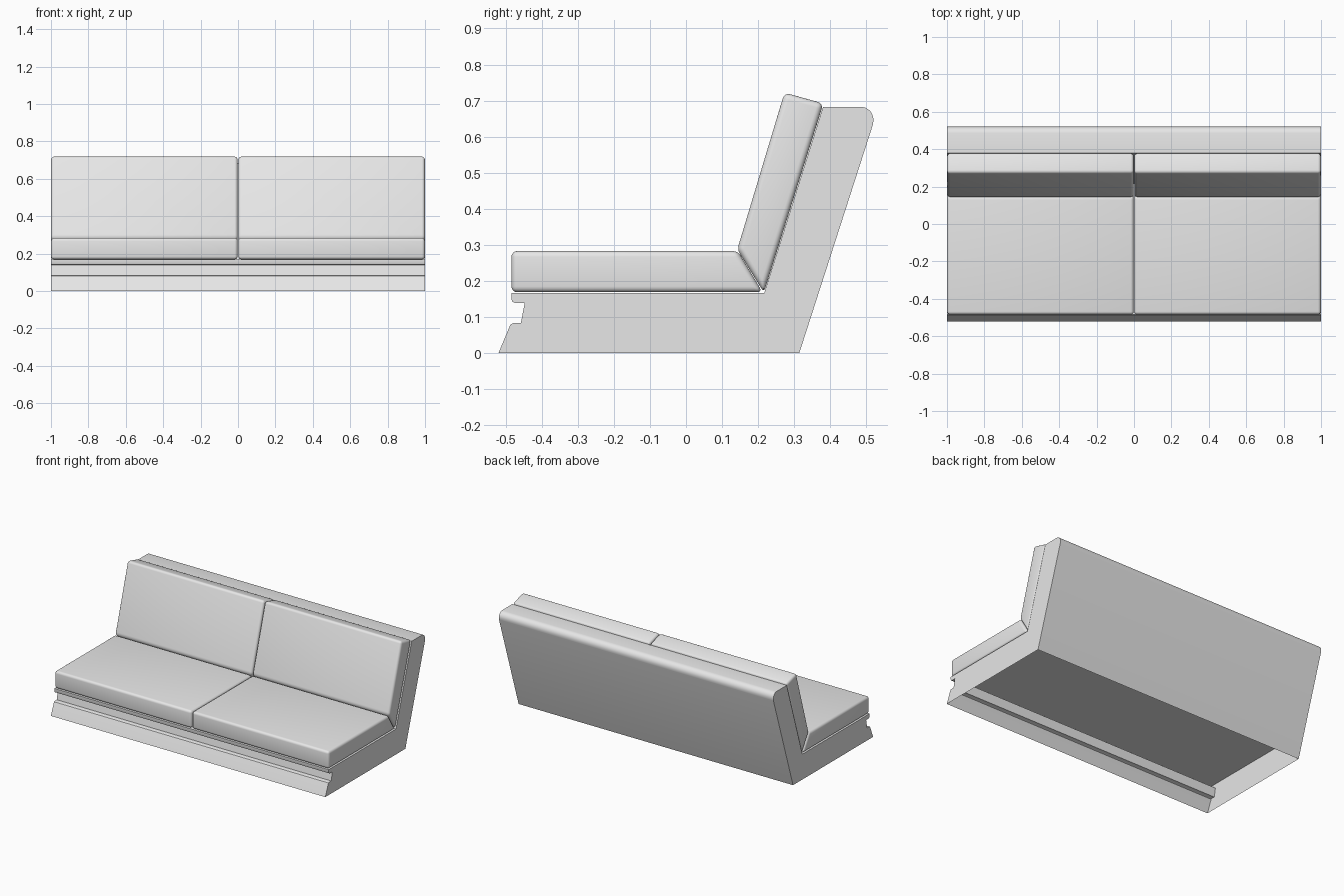
import bpy
import bmesh
import math

cube = bpy.data.objects.get("Cube")
if cube:
    bpy.data.objects.remove(cube, do_unlink=True)

# One plain upholstery colour
fabric = bpy.data.materials.new("light_grey_fabric")
fabric.use_nodes = True
grey = (0.8, 0.8, 0.8, 1)
fabric.diffuse_color = grey
fabric.node_tree.nodes["Principled BSDF"].inputs["Base Color"].default_value = grey


def extrude_profile(name, profile, x0, x1, bevel=0, open_bottom=False):
    """Sweep a (y, z) side profile from x0 to x1."""
    bm = bmesh.new()
    ends = [[bm.verts.new((x, y, z)) for y, z in profile] for x in (x0, x1)]
    for ring in ends:
        bm.faces.new(ring)
    count = len(profile)
    for i in range(count):
        j = (i + 1) % count
        bm.faces.new((ends[0][i], ends[0][j], ends[1][j], ends[1][i]))
    bmesh.ops.recalc_face_normals(bm, faces=bm.faces[:])
    if open_bottom:
        under = [f for f in bm.faces if all(v.co.z < 0.001 for v in f.verts)]
        bmesh.ops.delete(bm, geom=under, context='FACES_ONLY')
    if bevel:
        bmesh.ops.bevel(bm, geom=bm.edges[:], offset=bevel, segments=4,
                        profile=0.5, affect='EDGES', clamp_overlap=True)
    mesh = bpy.data.meshes.new(name)
    bm.to_mesh(mesh)
    bm.free()
    mesh.materials.append(fabric)
    obj = bpy.data.objects.new(name, mesh)
    bpy.context.collection.objects.link(obj)
    bpy.ops.object.select_all(action='DESELECT')
    obj.select_set(True)
    bpy.context.view_layer.objects.active = obj
    bpy.ops.object.shade_smooth_by_angle(angle=math.radians(35))
    return obj


# Hollow base and back shell: kick board, notch, seat deck, back rest
shell = [
    (-0.52, 0), (-0.489, 0.074), (-0.486, 0.08), (-0.48, 0.083),
    (-0.458, 0.083), (-0.447, 0.139), (-0.474, 0.139), (-0.481, 0.142),
    (-0.484, 0.149), (-0.484, 0.167), (0.217, 0.167), (0.38, 0.683),
    (0.486, 0.683), (0.499, 0.68), (0.51, 0.672), (0.517, 0.661),
    (0.52, 0.648), (0.518, 0.633), (0.314, 0),
]
extrude_profile("base_and_back_shell", shell, -1, 1, open_bottom=True)

# Paired cushions, mitred where seat and back meet
seat = [(-0.484, 0.169), (0.212, 0.169), (0.144, 0.283), (-0.484, 0.283)]
back = [(0.216, 0.168), (0.381, 0.692), (0.273, 0.722), (0.142, 0.287)]
gap = 0.002
for side, x0, x1 in (("right", -0.999, -gap), ("left", gap, 0.999)):
    extrude_profile("seat_cushion_" + side, seat, x0, x1, bevel=0.016)
    extrude_profile("back_cushion_" + side, back, x0, x1, bevel=0.016)
